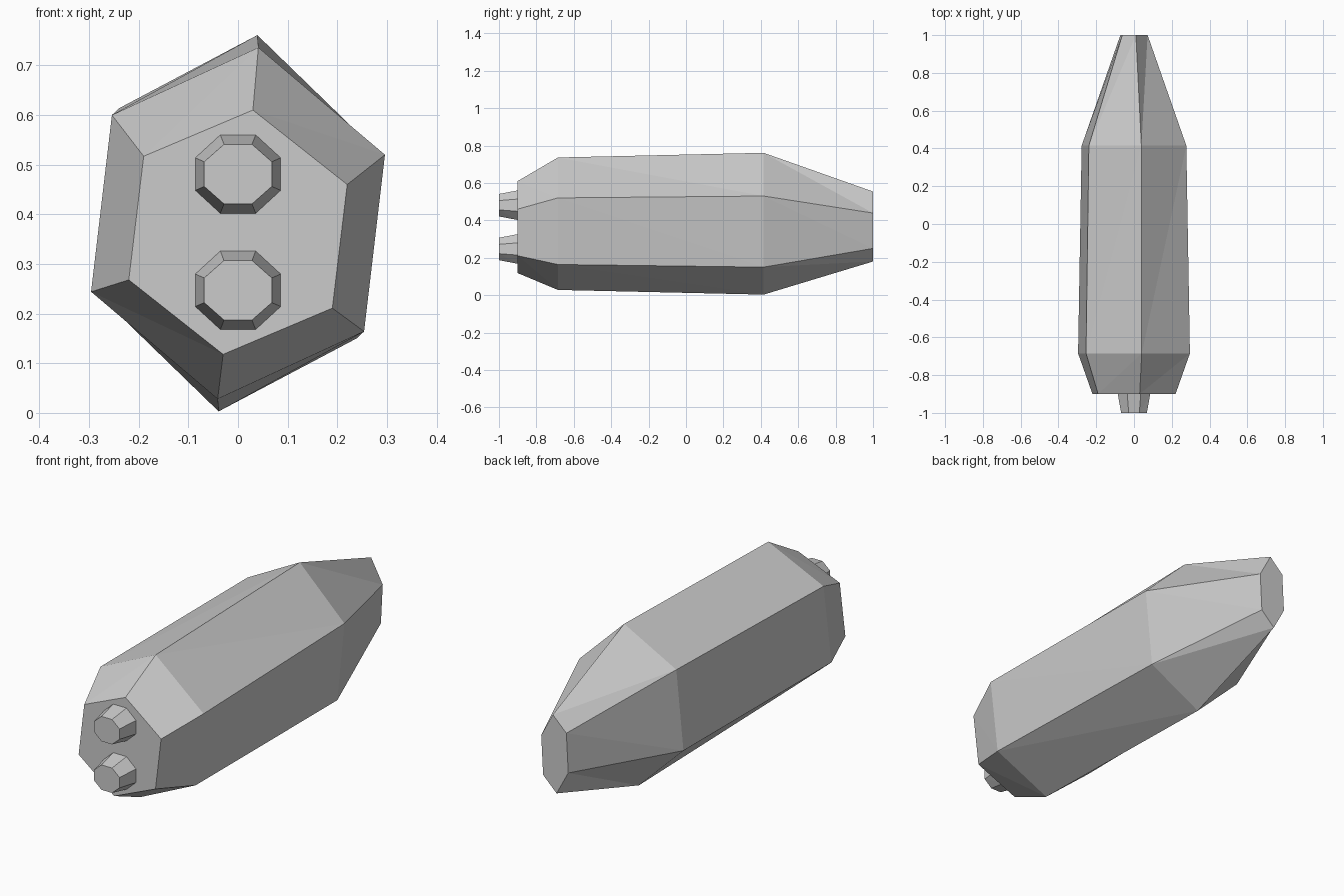
import bpy, bmesh, math

cube = bpy.data.objects.get("Cube")
if cube:
    bpy.data.objects.remove(cube, do_unlink=True)

grey = bpy.data.materials.new("plain grey")
grey.use_nodes = True
colour = (0.6, 0.6, 0.6, 1)
grey.diffuse_color = colour
grey.node_tree.nodes["Principled BSDF"].inputs["Base Color"].default_value = colour


def loft(name, rings):
    """Skin matching rings with triangles and cap both ends."""
    bm = bmesh.new()
    loops = [[bm.verts.new(p) for p in ring] for ring in rings]
    for a, b in zip(loops, loops[1:]):
        for i in range(len(a)):
            j = (i + 1) % len(a)
            bm.faces.new((a[i], a[j], b[j]))
            bm.faces.new((a[i], b[j], b[i]))
    bm.faces.new(loops[0])
    bm.faces.new(loops[-1])
    bmesh.ops.recalc_face_normals(bm, faces=bm.faces)
    mesh = bpy.data.meshes.new(name)
    bm.to_mesh(mesh)
    bm.free()
    mesh.materials.append(grey)
    obj = bpy.data.objects.new(name, mesh)
    bpy.context.collection.objects.link(obj)
    return obj


def hexagon(y, centre, half):
    """Three corners, repeated by a half turn about the ring centre."""
    return [(s * x, y, centre + s * z) for s in (1, -1) for x, z in half]


def octagon(y, centre, width, height):
    r = 1 / math.cos(math.pi / 8)
    angles = [(k + 0.5) * math.pi / 4 for k in range(8)]
    return [(width * r * math.cos(a), y, centre + height * r * math.sin(a)) for a in angles]


# Leaning six-sided hull, from the blunt end to the narrow nose
loft("hull", [
    hexagon(-0.9, 0.364, [(0.03, 0.246), (0.22, 0.096), (0.19, -0.153)]),
    hexagon(-0.685, 0.382, [(0.041, 0.354), (0.296, 0.138), (0.254, -0.218)]),
    hexagon(0.415, 0.382, [(0.039, 0.379), (0.277, 0.148), (0.239, -0.232)]),
    hexagon(1.0, 0.367, [(0.01, 0.187), (0.072, 0.072), (0.062, -0.117)]),
])

# Two tapered eight-sided nozzles
for name, z in (("upper_nozzle", 0.481), ("lower_nozzle", 0.247)):
    loft(name, [octagon(-0.9, z, 0.086, 0.079), octagon(-1.0, z, 0.068, 0.06)])
